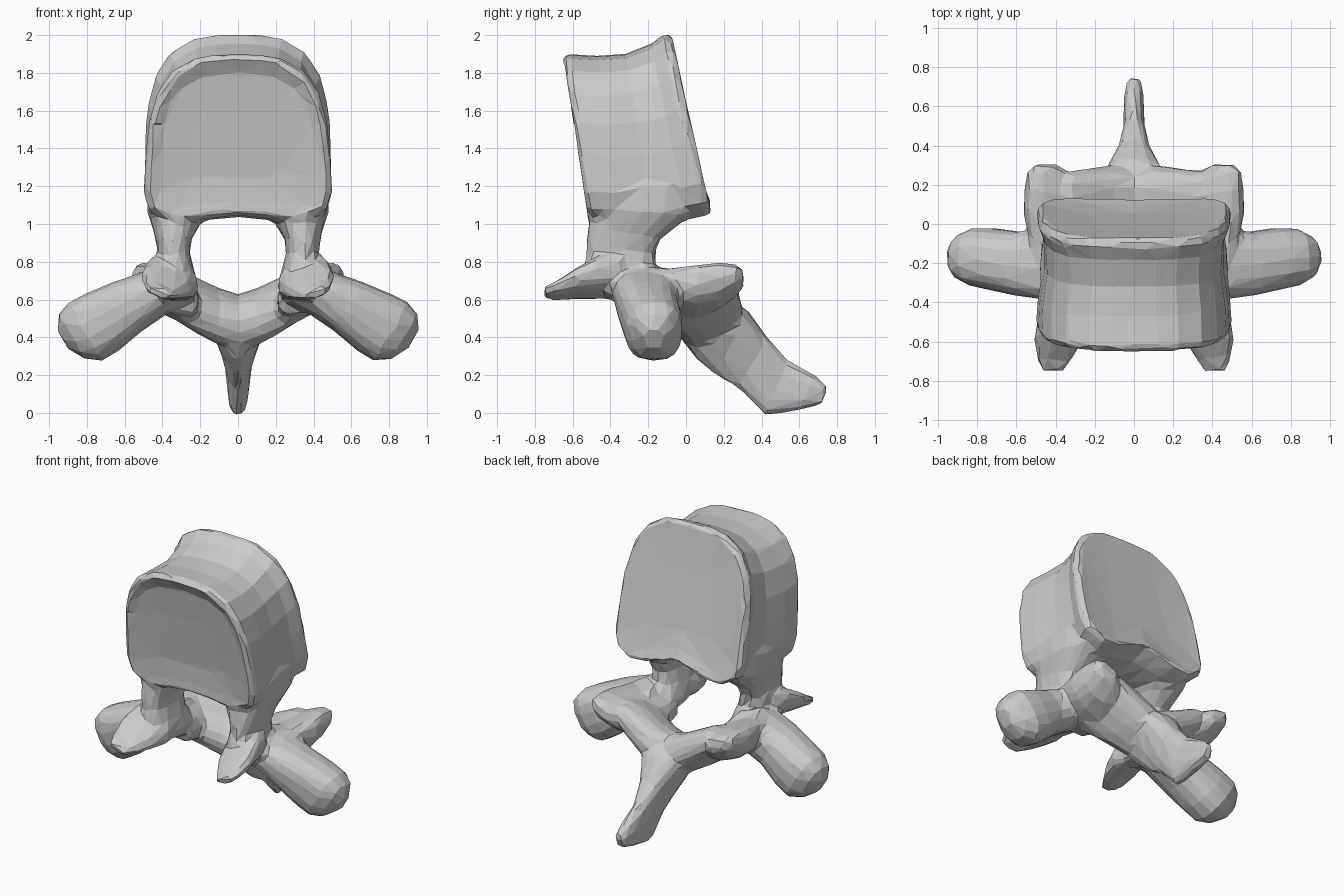
import bpy, bmesh, math
from mathutils import Vector as V

if "Cube" in bpy.data.objects:
    bpy.data.objects.remove(bpy.data.objects["Cube"])

bone = bpy.data.materials.new("bone_grey")
bone.diffuse_color = (0.6, 0.6, 0.6, 1)
bone.use_nodes = True
bone.node_tree.nodes["Principled BSDF"].inputs["Base Color"].default_value = bone.diffuse_color
parts = []


def loft(name, rings):
    """Closed skin over rings that share a point count."""
    bm = bmesh.new()
    loops = [[bm.verts.new(p) for p in r] for r in rings]
    for a, b in zip(loops, loops[1:]):
        for i in range(len(a)):
            j = (i + 1) % len(a)
            bm.faces.new((a[i], a[j], b[j], b[i]))
    for end in (loops[0], loops[-1]):
        c = bm.verts.new(sum((v.co for v in end), V()) / len(end))
        for i in range(len(end)):
            bm.faces.new((end[i], end[(i + 1) % len(end)], c))
    bmesh.ops.recalc_face_normals(bm, faces=bm.faces)
    me = bpy.data.meshes.new(name)
    bm.to_mesh(me)
    bm.free()
    ob = bpy.data.objects.new(name, me)
    bpy.context.collection.objects.link(ob)
    parts.append(ob)


def oval(c, u, v, n=18, power=0.8, taper=0.0):
    """Slightly squared ellipse with half axes u and v; taper widens it toward +u."""
    def s(t):
        return math.copysign(abs(t) ** power, t)
    ring = []
    for i in range(n):
        a, b = s(math.cos(2 * math.pi * i / n)), s(math.sin(2 * math.pi * i / n))
        ring.append(V(c) + V(u) * a + V(v) * b * (1 + taper * a))
    return ring


# Body: arched outline swept from the shallow front plate to the back plate
HALF = [(0, 1), (.25, .995), (.47, .975), (.72, .9), (.88, .765), (.965, .58), (.99, .38),
        (1, .16), (.94, .05), (.7, -.02), (.45, -.01), (.2, .01), (0, .02)]
OUTLINE = HALF + [(-x, z) for x, z in HALF[-2:0:-1]]


def body_ring(w, z0, z1, y_top, y_bot, notch=0.0, pinch=0.0):
    """Outline ring leaning with height; notch lifts the lower edge, pinch narrows the top."""
    return [V((w * x * (1 - pinch * t), y_bot + (y_top - y_bot) * t,
               z0 + (z1 - z0) * t + (notch * max(0, 1 - 2 * abs(x)) if t < .1 else 0)))
            for x, t in OUTLINE]


loft("body", [
    body_ring(.25, 1.25, 1.62, -.575, -.525, 0, .05),
    body_ring(.43, 1.10, 1.80, -.605, -.52, 0, .05),
    body_ring(.475, 1.05, 1.875, -.655, -.525, 0, .06),
    body_ring(.505, 1.03, 1.90, -.63, -.49, 0, .05),
    body_ring(.495, 1.02, 1.89, -.47, -.37, 0, .04),
    body_ring(.46, 1.03, 1.90, -.32, -.17),
    body_ring(.465, 1.04, 1.955, -.18, .0, .02),
    body_ring(.50, 1.06, 2.005, -.12, .09, .04),
    body_ring(.48, 1.07, 2.0, -.075, .135, .05),
    body_ring(.41, 1.16, 1.92, -.06, .10, .02),
    body_ring(.25, 1.3, 1.75, -.03, .06),
])

for side, s in (("left", -1), ("right", 1)):
    # Pedicle: column flaring into the body above and the arch below
    loft(side + "_pedicle", [oval((s * x, y, z), (hx, 0, 0), (0, hy, 0)) for x, y, z, hx, hy in (
        (.31, -.22, 1.2, .17, .26), (.315, -.23, 1.06, .165, .28), (.33, -.28, .99, .125, .235),
        (.342, -.33, .92, .095, .195), (.34, -.345, .85, .085, .18), (.335, -.35, .77, .1, .19),
        (.335, -.29, .67, .125, .2), (.33, -.27, .6, .1, .14))])
    # Front facet: flat-bottomed pointed wing
    loft(side + "_front_facet", [oval((s * x, y, z), (hx, 0, s * hx * .3), (0, 0, hz))
                                 for x, y, z, hx, hz in (
        (.34, -.34, .73, .12, .11), (.35, -.46, .715, .14, .1), (.38, -.58, .685, .13, .07),
        (.405, -.69, .645, .09, .04), (.415, -.755, .635, .055, .025))])
    # Transverse process: thick blunt arm sloping outward and down
    loft(side + "_transverse_process", [oval((s * x, y, z), (s * .5 * hn, 0, .866 * hn), (0, hy, 0))
                                        for x, y, z, hn, hy in (
        (.28, -.16, .68, .11, .14), (.42, -.20, .645, .125, .19), (.58, -.205, .565, .15, .165),
        (.72, -.18, .48, .175, .16), (.81, -.17, .43, .18, .15),
        (.88, -.17, .405, .14, .115), (.93, -.17, .39, .06, .05))])
    # Back facet: lobe behind the arm, merging down into the lamina
    loft(side + "_back_facet", [oval((s * x, y, z), (hx, 0, s * hx * .35), (0, 0, hz))
                                for x, y, z, hx, hz in (
        (.35, -.22, .65, .14, .11), (.37, -.08, .63, .165, .115), (.405, .06, .645, .16, .12),
        (.425, .17, .67, .135, .11), (.44, .26, .70, .11, .075), (.455, .305, .715, .06, .04))])

# Lamina: broad curved plate bridging both sides
LAM = [(.44, .07, .65, .16, .08), (.32, .06, .625, .21, .11), (.22, .09, .57, .19, .125),
       (.10, .12, .51, .175, .13)]
lam = [(-x, *r) for x, *r in LAM] + [(0, .12, .485, .16, .125)] + LAM[::-1]
loft("lamina", [oval((x, y, z), (0, hy, hy * .35), (0, -hz * .3, hz)) for x, y, z, hy, hz in lam])

# Spinous process: blade running back and down, given by lower and upper edges
blade = []
for y0, z0, y1, z1, w, t in ((-.03, .40, .08, .61, .18, .2), (.05, .29, .23, .60, .15, .55),
                             (.15, .205, .33, .54, .115, .6), (.28, .13, .43, .40, .075, .35),
                             (.42, -.015, .55, .275, .055, 0), (.58, .01, .69, .195, .052, 0),
                             (.72, .045, .755, .135, .035, 0)):
    lo, hi = V((0, y0, z0)), V((0, y1, z1))
    blade.append(oval((lo + hi) / 2, (hi - lo) / 2, (w, 0, 0), taper=t))
loft("spinous_process", blade)

# Fuse the parts into one faceted bone
bpy.ops.object.select_all(action='DESELECT')
for ob in parts:
    ob.select_set(True)
bpy.context.view_layer.objects.active = parts[0]
bpy.ops.object.join()
vertebra = parts[0]
vertebra.name = vertebra.data.name = "vertebra"
vertebra.data.materials.clear()
vertebra.data.materials.append(bone)
m = vertebra.modifiers.new("fuse", 'REMESH')
m.mode, m.voxel_size = 'VOXEL', .018
m = vertebra.modifiers.new("soften", 'SMOOTH')
m.factor, m.iterations = .5, 6
m = vertebra.modifiers.new("facet", 'DECIMATE')
m.ratio = .03
